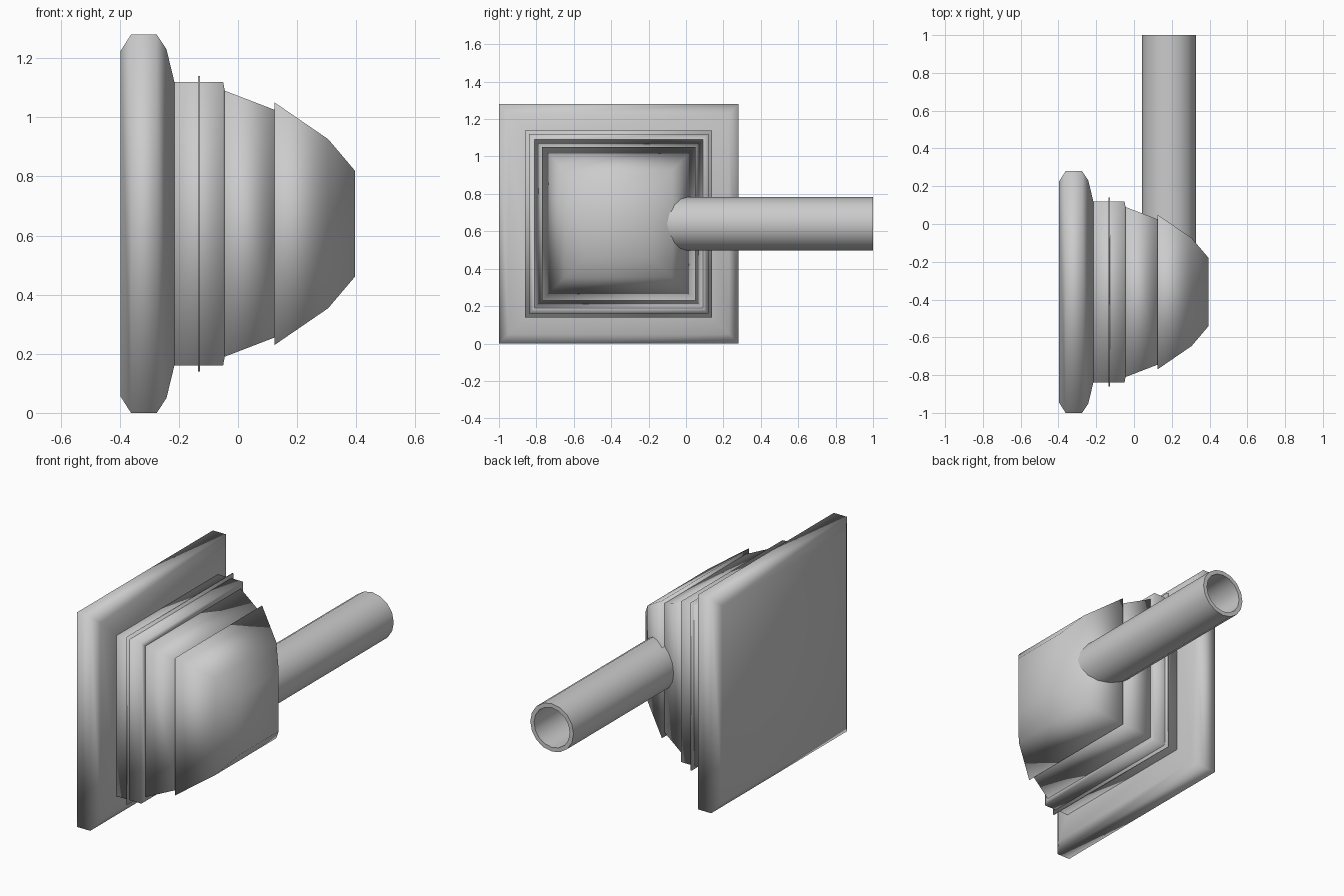
import bpy, bmesh, math

if "Cube" in bpy.data.objects:
    bpy.data.objects.remove(bpy.data.objects["Cube"])

CY, CZ = -0.36, 0.64   # centre line of the square body, running along x


def finish(name, bm, angle=None):
    bmesh.ops.recalc_face_normals(bm, faces=bm.faces)
    mesh = bpy.data.meshes.new(name)
    bm.to_mesh(mesh)
    bm.free()
    obj = bpy.data.objects.new(name, mesh)
    bpy.context.collection.objects.link(obj)
    mesh.shade_smooth()
    if angle is not None:
        mesh.set_sharp_from_angle(angle=math.radians(angle))
    return obj


def loft(name, rings, closed_loop=False, angle=None):
    """Skin consecutive vertex rings; end caps unless the rings loop round."""
    bm = bmesh.new()
    vs = [[bm.verts.new(p) for p in ring] for ring in rings]
    n = len(vs[0])
    pairs = list(zip(vs, vs[1:])) + ([(vs[-1], vs[0])] if closed_loop else [])
    for a, b in pairs:
        for i in range(n):
            j = (i + 1) % n
            bm.faces.new((a[i], a[j], b[j], b[i]))
    if not closed_loop:
        bm.faces.new(vs[0])
        bm.faces.new(vs[-1])
    return finish(name, bm, angle)


def square(x, h):
    return [(x, CY + s * h, CZ + t * h) for s, t in ((-1, -1), (1, -1), (1, 1), (-1, 1))]


def circle(y, r, n=16):
    return [(0.185 + r * math.cos(2 * math.pi * i / n), y,
             CZ + r * math.sin(2 * math.pi * i / n)) for i in range(n)]


# Square profiles: (x position, half width)
parts = {
    # wall plate with chamfered rim, tapering into the collar
    "wall_plate": [(-0.397, 0.585), (-0.362, 0.64), (-0.275, 0.64),
                   (-0.242, 0.59), (-0.215, 0.479)],
    # straight collar
    "collar": [(-0.215, 0.479), (-0.05, 0.479), (-0.045, 0.45)],
    # thin seam plate standing proud of the collar
    "seam_flange": [(-0.135, 0.5), (-0.128, 0.5)],
    # tapering housing
    "housing": [(-0.045, 0.45), (0.124, 0.385)],
    # domed end cap
    "end_cap": [(0.124, 0.41), (0.305, 0.286), (0.395, 0.18)],
}
for name, profile in parts.items():
    loft(name, [square(x, h) for x, h in profile])

# Hollow side pipe
loft("side_pipe", [circle(-0.36, 0.143), circle(1.0, 0.143),
                   circle(1.0, 0.118), circle(-0.36, 0.118)],
     closed_loop=True, angle=40)
